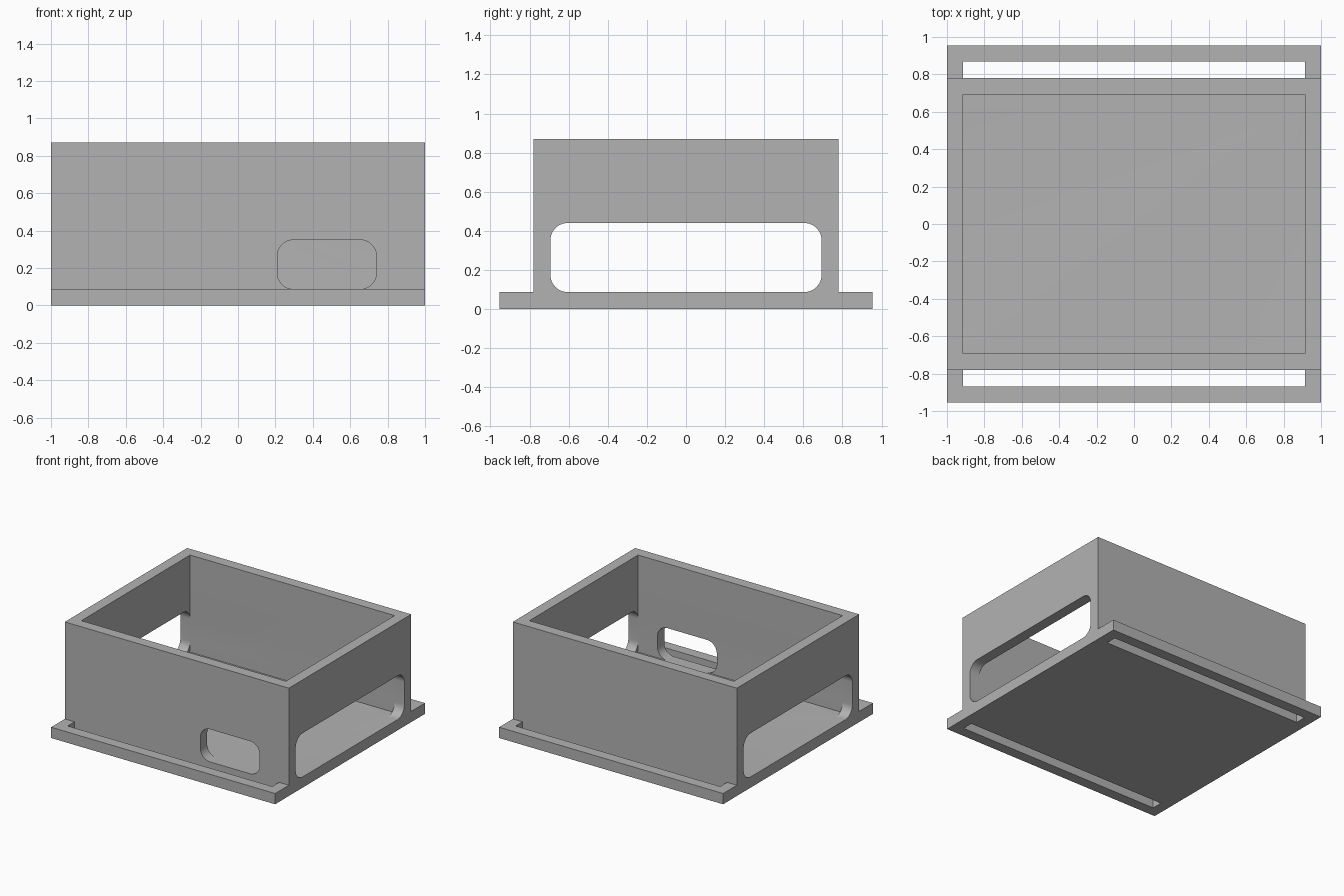
import bpy, bmesh, math
from mathutils import Vector

cube = bpy.data.objects.get("Cube")
if cube:
    bpy.data.objects.remove(cube, do_unlink=True)

HALF_X, HALF_Y = 1.0, 0.955      # base plate
WALL_Y, TOP = 0.78, 0.87         # outer wall
WALL = 0.087                     # wall, floor and rim thickness
IN_X, IN_Y = HALF_X - WALL, WALL_Y - WALL

grey = bpy.data.materials.new("plain grey")
grey.use_nodes = True
colour = (0.45, 0.45, 0.45, 1)
grey.diffuse_color = colour
grey.node_tree.nodes["Principled BSDF"].inputs["Base Color"].default_value = colour


def prism(name, outline, axis, start, end):
    """Extrude an outline along x ((y, z) points) or y ((x, z) points)."""
    bm = bmesh.new()
    place = (lambda a, b: (start, a, b)) if axis == "x" else (lambda a, b: (a, start, b))
    face = bm.faces.new([bm.verts.new(place(a, b)) for a, b in outline])
    grown = bmesh.ops.extrude_face_region(bm, geom=[face])["geom"]
    shift = Vector((end - start, 0, 0) if axis == "x" else (0, end - start, 0))
    bmesh.ops.translate(bm, vec=shift, verts=[g for g in grown if isinstance(g, bmesh.types.BMVert)])
    bmesh.ops.recalc_face_normals(bm, faces=bm.faces)
    mesh = bpy.data.meshes.new(name)
    bm.to_mesh(mesh)
    bm.free()
    mesh.materials.append(grey)
    obj = bpy.data.objects.new(name, mesh)
    bpy.context.collection.objects.link(obj)
    return obj


def rectangle(a0, a1, b0, b1):
    return [(a0, b0), (a1, b0), (a1, b1), (a0, b1)]


def rounded(a0, a1, b0, b1, r=WALL, steps=10):
    corners = [(a1 - r, b1 - r), (a0 + r, b1 - r), (a0 + r, b0 + r), (a1 - r, b0 + r)]
    points = []
    for quarter, (a, b) in enumerate(corners):
        for i in range(steps + 1):
            t = (quarter + i / steps) * math.pi / 2
            points.append((a + r * math.cos(t), b + r * math.sin(t)))
    return points


# Flanged body: one side profile run along the full width
half = [(HALF_Y, 0), (HALF_Y, WALL), (WALL_Y, WALL), (WALL_Y, TOP)]
body = prism("flanged_box", half + [(-y, z) for y, z in reversed(half)], "x", -HALF_X, HALF_X)

# Openings: cavity, flange slots, side windows and front window
cutters = [
    prism("cavity_cutter", rectangle(-IN_X, IN_X, WALL, TOP + 0.2), "y", -IN_Y, IN_Y),
    prism("side_window_cutter", rounded(-IN_Y, IN_Y, WALL, 0.44), "x", -1.2, 1.2),
    prism("front_window_cutter", rounded(0.21, 0.74, WALL, 0.35), "y", -0.9, -0.5),
]
for side in (-1, 1):
    cutters.append(prism("slot_cutter", rectangle(-IN_X, IN_X, -0.1, WALL + 0.05), "y",
                         side * WALL_Y, side * (HALF_Y - WALL)))

bpy.context.view_layer.objects.active = body
body.select_set(True)
for cutter in cutters:
    cutter.hide_render = True
    mod = body.modifiers.new("cut", "BOOLEAN")
    mod.operation, mod.solver, mod.object = "DIFFERENCE", "EXACT", cutter
    bpy.ops.object.modifier_apply(modifier=mod.name)
    bpy.data.objects.remove(cutter, do_unlink=True)

bpy.ops.object.shade_smooth_by_angle(angle=math.radians(30))
